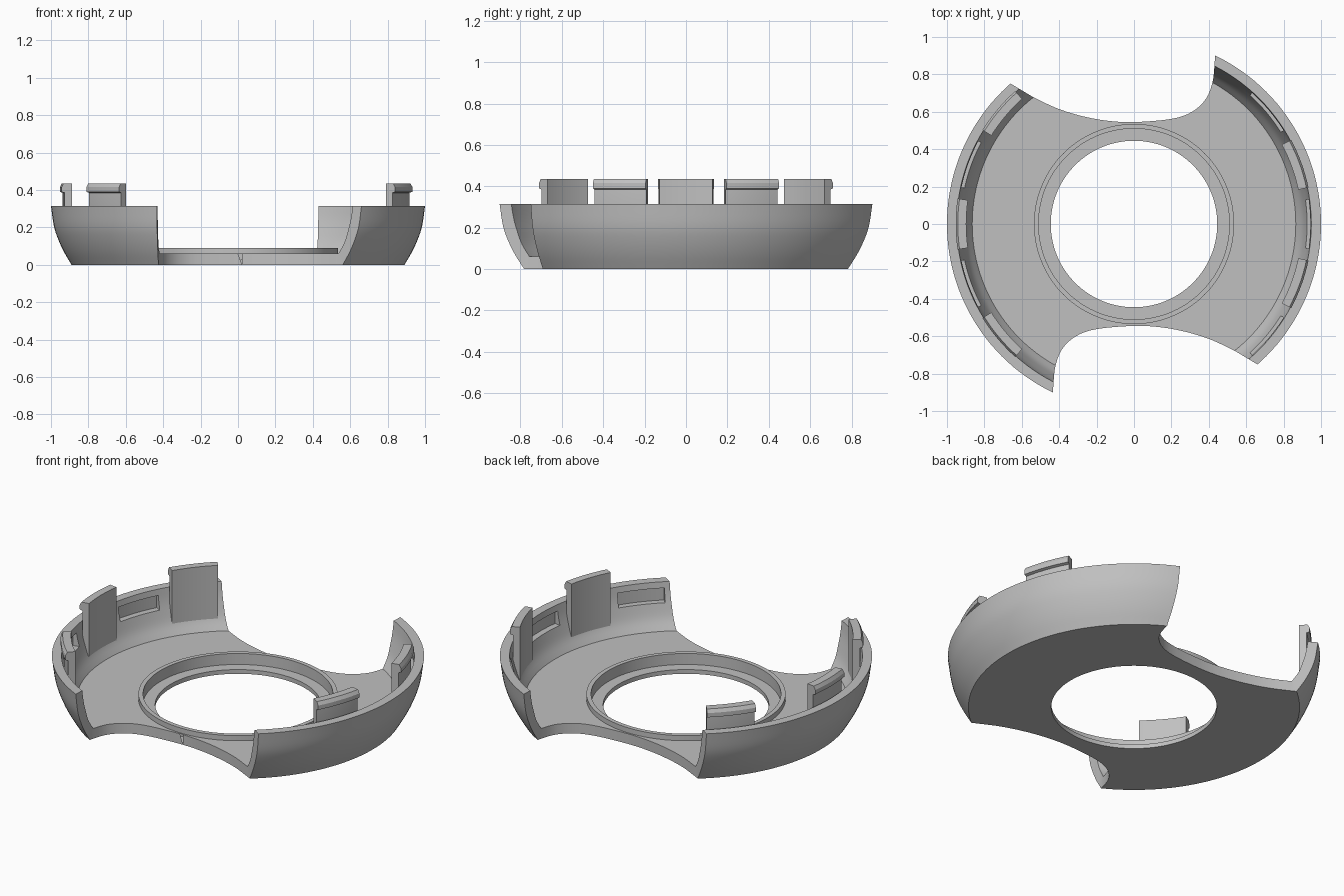
import bpy, bmesh, math
from mathutils import Vector

cube = bpy.data.objects.get("Cube")
if cube:
    bpy.data.objects.remove(cube)

grey = bpy.data.materials.new("plain grey")
grey.use_nodes = True
colour = (0.53, 0.53, 0.53, 1)
grey.diffuse_color = colour
grey.node_tree.nodes["Principled BSDF"].inputs["Base Color"].default_value = colour


def finish(name, bm):
    bmesh.ops.remove_doubles(bm, verts=bm.verts, dist=1e-5)
    bmesh.ops.recalc_face_normals(bm, faces=bm.faces)
    mesh = bpy.data.meshes.new(name)
    bm.to_mesh(mesh)
    bm.free()
    mesh.materials.append(grey)
    obj = bpy.data.objects.new(name, mesh)
    bpy.context.collection.objects.link(obj)
    return obj


def sweep(name, profile, centre=0, half=180, steps=144):
    """Turn a closed (radius, height) profile about z, fully or over an arc."""
    full = half == 180
    bm = bmesh.new()
    rings = []
    for i in range(steps if full else steps + 1):
        a = math.radians(centre - half + 2 * half * i / steps)
        rings.append([bm.verts.new((r * math.cos(a), r * math.sin(a), z)) for r, z in profile])
    n = len(profile)
    for i in range(steps):
        a, b = rings[i], rings[(i + 1) % len(rings)]
        for j in range(n):
            k = (j + 1) % n
            bm.faces.new((a[j], a[k], b[k], b[j]))
    if not full:
        bm.faces.new(rings[0])
        bm.faces.new(rings[-1][::-1])
    return finish(name, bm)


def smooth_curve(points, steps=8):
    """Catmull-Rom curve through the points."""
    p = [Vector(q) for q in points]
    p = [2 * p[0] - p[1]] + p + [2 * p[-1] - p[-2]]
    out = []
    for a, b, c, d in zip(p, p[1:], p[2:], p[3:]):
        for i in range(steps):
            t = i / steps
            out.append(0.5 * (2 * b + (c - a) * t + (2 * a - 5 * b + 4 * c - d) * t * t
                              + (3 * b - a - 3 * c + d) * t ** 3))
    return out + [p[-2]]


def cut(target, cutter):
    mod = target.modifiers.new("cut", "BOOLEAN")
    mod.operation = "DIFFERENCE"
    mod.solver = "EXACT"
    mod.object = cutter
    bpy.context.view_layer.objects.active = target
    bpy.ops.object.modifier_apply(modifier=mod.name)
    bpy.data.objects.remove(cutter)


# Bowl with floor, raised ring, stepped hole and curved wall
outer = smooth_curve([(0.89, 0), (0.931, 0.07), (0.963, 0.14), (0.985, 0.21), (1, 0.315)], 4)
inner = smooth_curve([(0.948, 0.315), (0.938, 0.25), (0.923, 0.19), (0.9, 0.12), (0.865, 0.06)], 4)
centre_part = [(0.535, 0.06), (0.535, 0.09), (0.51, 0.09), (0.51, 0.025), (0.445, 0.025), (0.445, 0)]
bowl = sweep("bowl", [tuple(q) for q in outer + inner] + centre_part)

# Two curved side openings, alike after half a turn
edge = smooth_curve([(-0.545, 0.682), (-0.42, 0.622), (-0.29, 0.58), (-0.15, 0.553), (0, 0.545),
                     (0.2, 0.562), (0.31, 0.6), (0.385, 0.67), (0.42, 0.76), (0.43, 0.84)])
outline = [Vector((-0.9, 1.3)), Vector((-0.78, 0.822))] + edge + [Vector((0.435, 0.93)), Vector((0.44, 1.3))]
for sign in (1, -1):
    bm = bmesh.new()
    face = bm.faces.new([bm.verts.new((sign * q.x, sign * q.y, -0.2)) for q in outline])
    solid = bmesh.ops.extrude_face_region(bm, geom=[face])
    bmesh.ops.translate(bm, vec=(0, 0, 1), verts=[v for v in solid["geom"] if isinstance(v, bmesh.types.BMVert)])
    cut(bowl, finish("opening_cutter", bm))

# Catch slots in the inner wall, between the clips
for angle in (160, 200, -40, 0, 40):
    cut(bowl, sweep("slot_cutter", [(0.88, 0.2), (0.962, 0.2), (0.962, 0.28), (0.88, 0.28)], angle, 8, 8))

# Upright snap clips with an outward hook
clip = [(0.897, 0.12), (0.915, 0.12), (0.937, 0.22), (0.937, 0.385), (0.953, 0.39),
        (0.953, 0.415), (0.942, 0.435), (0.897, 0.435)]
parts = [bowl]
for i, angle in enumerate((140, 180, 220, -20, 20)):
    parts.append(sweep("snap_clip_%d" % (i + 1), clip, angle, 8.2, 8))

# Smooth curved surfaces, sharp edges kept
bpy.ops.object.select_all(action="DESELECT")
for obj in parts:
    obj.select_set(True)
bpy.context.view_layer.objects.active = bowl
bpy.ops.object.shade_smooth_by_angle(angle=math.radians(25))
